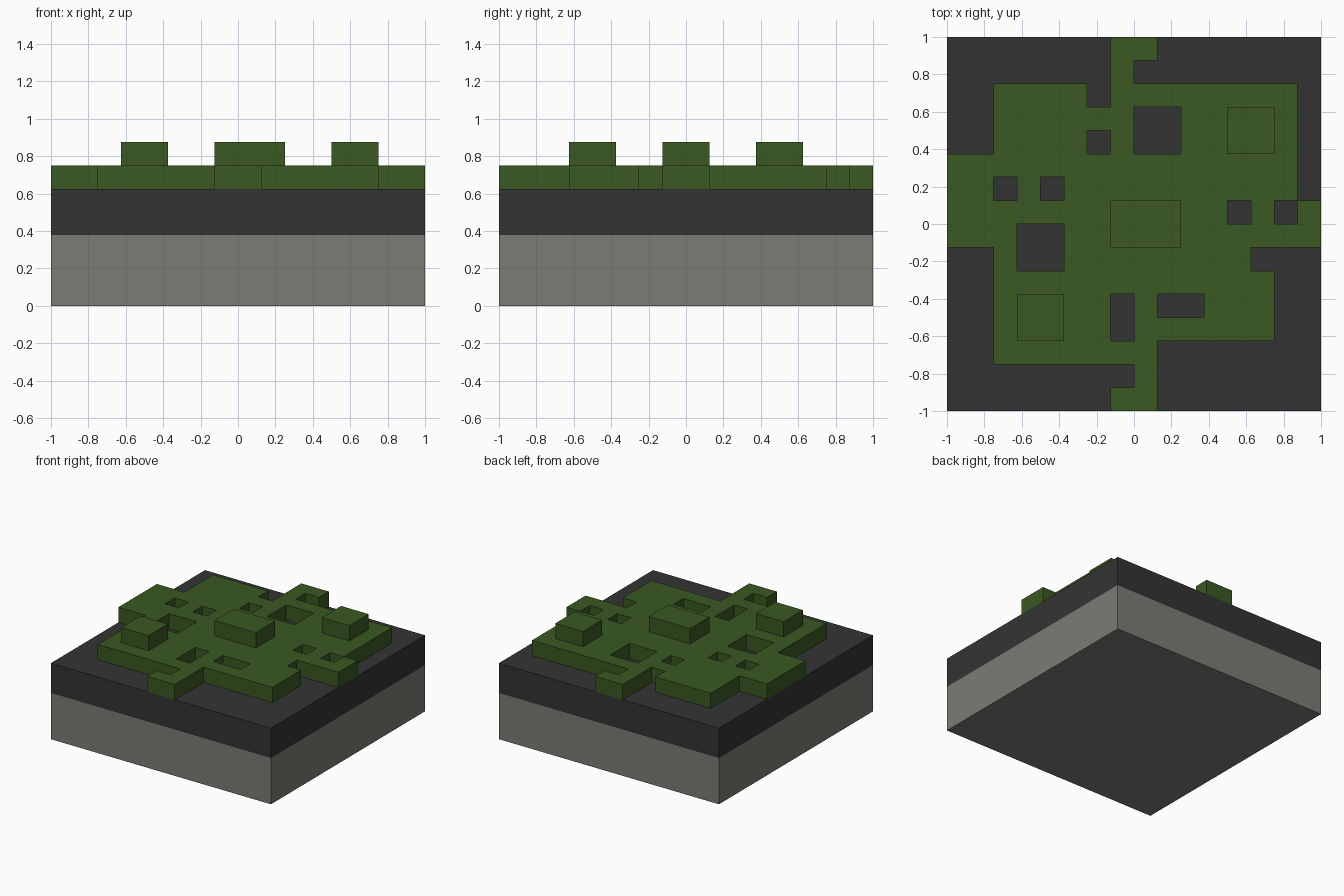
import bpy
import bmesh

cube = bpy.data.objects.get("Cube")
if cube:
    bpy.data.objects.remove(cube, do_unlink=True)

CELL = 0.125
STONE_TOP, SOIL_TOP, MOSS_TOP, TUFT_TOP = 0.38, 0.625, 0.75, 0.875


def make_material(name, rgb):
    mat = bpy.data.materials.new(name)
    mat.use_nodes = True
    mat.diffuse_color = (*rgb, 1)
    shader = mat.node_tree.nodes["Principled BSDF"]
    shader.inputs["Base Color"].default_value = (*rgb, 1)
    shader.inputs["Roughness"].default_value = 0.9
    return mat


stone = make_material("warm grey stone", (0.205, 0.198, 0.178))
soil = make_material("dark grey", (0.034, 0.034, 0.034))
moss = make_material("moss green", (0.042, 0.098, 0.016))


def finish(bm, name, mat):
    bmesh.ops.recalc_face_normals(bm, faces=bm.faces)
    mesh = bpy.data.meshes.new(name)
    bm.to_mesh(mesh)
    bm.free()
    mesh.materials.append(mat)
    obj = bpy.data.objects.new(name, mesh)
    bpy.context.collection.objects.link(obj)
    return obj


def box(name, x0, x1, y0, y1, z0, z1, mat):
    bm = bmesh.new()
    bmesh.ops.create_cube(bm, size=1)
    for v in bm.verts:
        v.co = (x1 if v.co.x > 0 else x0,
                y1 if v.co.y > 0 else y0,
                z1 if v.co.z > 0 else z0)
    return finish(bm, name, mat)


# Two stacked base slabs
box("stone_slab", -1, 1, -1, 1, 0, STONE_TOP, stone)
box("dark_slab", -1, 1, -1, 1, STONE_TOP, SOIL_TOP, soil)

# Moss plan, back row first, left column at -x
PLAN = [
    ".......##.......",
    ".......#........",
    "..####.########.",
    "..######..#####.",
    "..####.#..#####.",
    "###############.",
    "##.#.##########.",
    "############.#.#",
    "###..###########",
    "..#..########...",
    "..############..",
    "..#####.#..###..",
    "..#####.######..",
    "..#######.......",
    "........#.......",
    ".......##.......",
]

# Moss layer: keep the planned cells of a grid and extrude them upward
bm = bmesh.new()
n = len(PLAN)
bmesh.ops.create_grid(bm, x_segments=n, y_segments=n, size=1)
empty = []
for f in bm.faces:
    c = f.calc_center_median()
    if PLAN[int((1 - c.y) / CELL)][int((c.x + 1) / CELL)] == ".":
        empty.append(f)
bmesh.ops.delete(bm, geom=empty, context="FACES")
for v in bm.verts:
    v.co.z = SOIL_TOP
raised = bmesh.ops.extrude_face_region(bm, geom=bm.faces[:], use_keep_orig=True)
for item in raised["geom"]:
    if isinstance(item, bmesh.types.BMVert):
        item.co.z = MOSS_TOP
finish(bm, "moss_layer", moss)

# Raised tufts on the moss
box("front_tuft", -0.625, -0.375, -0.625, -0.375, MOSS_TOP, TUFT_TOP, moss)
box("middle_tuft", -0.125, 0.25, -0.125, 0.125, MOSS_TOP, TUFT_TOP, moss)
box("back_tuft", 0.5, 0.75, 0.375, 0.625, MOSS_TOP, TUFT_TOP, moss)
